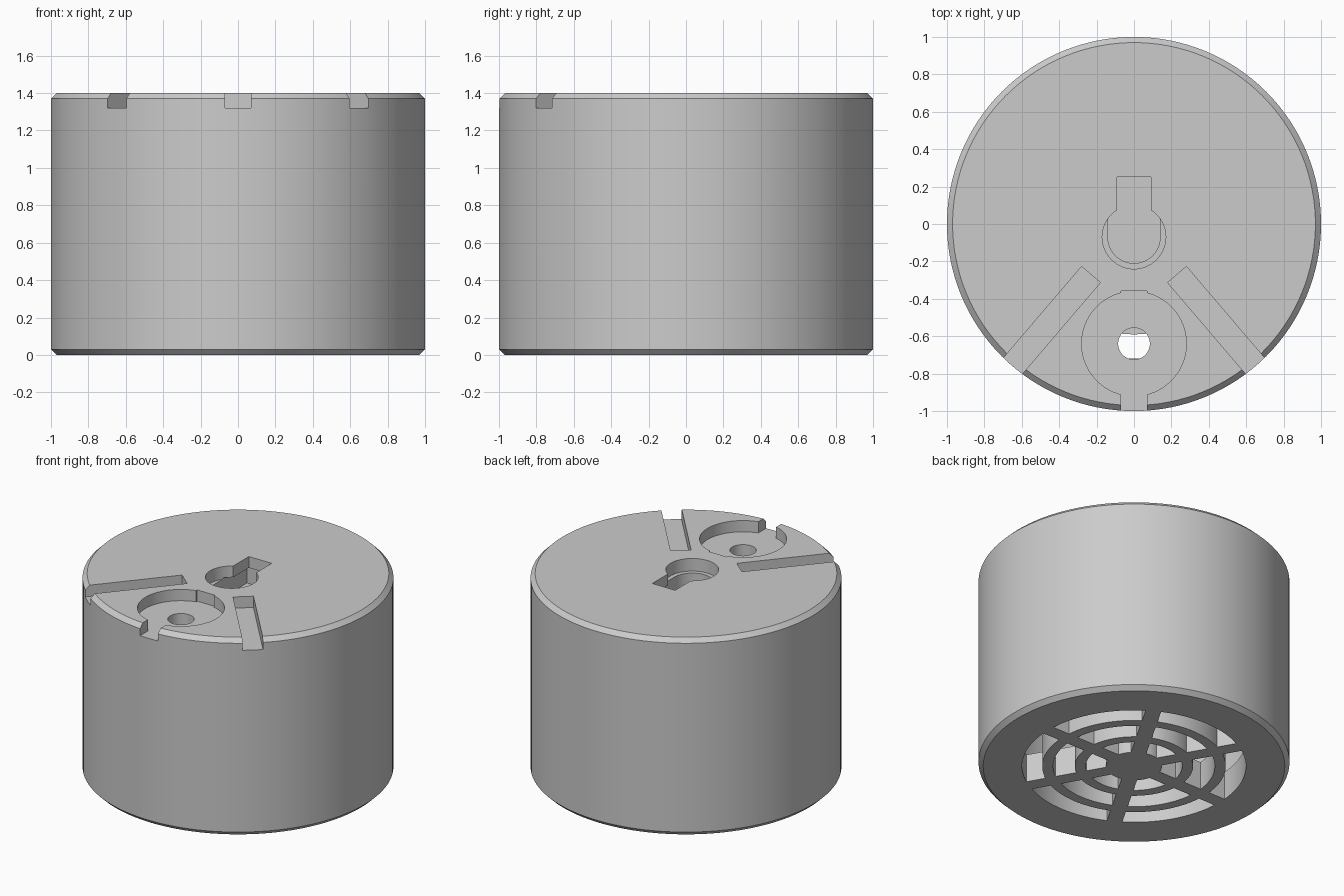
import bpy, bmesh
from math import sin, cos, asin, pi, radians
from mathutils import Vector

if "Cube" in bpy.data.objects:
    bpy.data.objects.remove(bpy.data.objects["Cube"], do_unlink=True)

TOP = 1.4          # top of the body
FLOOR = 1.32       # floor of the shallow recesses

grey = bpy.data.materials.new("plain grey")
grey.use_nodes = True
grey.diffuse_color = (0.6, 0.6, 0.6, 1)
grey.node_tree.nodes["Principled BSDF"].inputs["Base Color"].default_value = (0.6, 0.6, 0.6, 1)


def arc(radius, start, end, steps, x=0, y=0):
    return [(x + radius * cos(start + (end - start) * i / steps),
             y + radius * sin(start + (end - start) * i / steps)) for i in range(steps + 1)]


def circle(radius, x=0, y=0, sides=64):
    return arc(radius, 0, 2 * pi, sides, x, y)[:-1]


def box(x0, x1, y0, y1):
    return [(x0, y0), (x1, y0), (x1, y1), (x0, y1)]


def prisms(name, outlines, z0, z1):
    """One object made of upright prisms, one per outline."""
    bm = bmesh.new()
    for outline in outlines:
        face = bm.faces.new([bm.verts.new((x, y, z0)) for x, y in outline])
        new = bmesh.ops.extrude_face_region(bm, geom=[face])["geom"]
        verts = [v for v in new if isinstance(v, bmesh.types.BMVert)]
        bmesh.ops.translate(bm, verts=verts, vec=(0, 0, z1 - z0))
    bmesh.ops.recalc_face_normals(bm, faces=bm.faces)
    mesh = bpy.data.meshes.new(name)
    bm.to_mesh(mesh)
    bm.free()
    obj = bpy.data.objects.new(name, mesh)
    bpy.context.collection.objects.link(obj)
    return obj


# Body: a drum with both rims chamfered
body = prisms("drum_body", [circle(1, sides=128)], 0, TOP)
bm = bmesh.new()
bm.from_mesh(body.data)
rims = [e for e in bm.edges if abs(e.verts[0].co.z - e.verts[1].co.z) < 0.01]
bmesh.ops.bevel(bm, geom=rims, offset=0.03, segments=1, affect='EDGES')
bm.to_mesh(body.data)
bm.free()
body.data.materials.append(grey)
bpy.context.view_layer.objects.active = body


def cut(name, outlines, z0, z1):
    cutter = prisms(name, outlines, z0, z1)
    cutter.hide_render = True
    mod = body.modifiers.new(name, 'BOOLEAN')
    mod.operation = 'DIFFERENCE'
    mod.solver = 'EXACT'
    mod.object = cutter
    bpy.ops.object.modifier_apply(modifier=name)
    bpy.data.objects.remove(cutter, do_unlink=True)


def grille_slot(inner, outer, angle, half_bar=0.05):
    """Ring segment between two parallel-sided spokes."""
    a, b = asin(half_bar / outer), asin(half_bar / inner)
    return (arc(outer, angle + a, angle + pi / 3 - a, 16)
            + arc(inner, angle + pi / 3 - b, angle + b, 16))


# Hollow inside and the bottom grille
cut("cavity", [circle(0.85, sides=96)], 0.2, 1.1)
cut("grille_slots", [grille_slot(inner, outer, k * pi / 3)
                     for inner, outer in ((0.18, 0.31), (0.38, 0.52), (0.59, 0.72))
                     for k in range(6)], -0.1, 0.3)

# Round recess with front notch and drain hole
cut("round_recess", [circle(0.28, 0, -0.64)], FLOOR, 1.6)
cut("front_notch", [box(-0.07, 0.07, -1.1, -0.357)], FLOOR, 1.6)
cut("drain_hole", [circle(0.085, 0, -0.64, 40)], 1.0, 1.6)

# Two slanted channels, mirrored left and right
along = Vector((0.41, -0.48)).normalized()
across = Vector((-along.y, along.x)) * 0.066
start = Vector((0.23, -0.27))
end = start + along * 0.9
channel = [start - across, end - across, end + across, start + across]
cut("slanted_channels", [[(s * p.x, p.y) for p in channel] for s in (1, -1)], FLOOR, 1.6)

# Keyhole hanger: wide opening, narrow slot, undercut channel below the lip
cut("keyhole_opening", [circle(0.17, 0, -0.07)], FLOOR - 0.01, 1.6)
cut("keyhole_slot", [box(-0.09, 0.09, -0.07, 0.25)], FLOOR - 0.01, 1.6)
cut("keyhole_channel", [arc(0.14, pi, 2 * pi, 32, 0, -0.07) + [(0.14, 0.3), (-0.14, 0.3)]],
    1.18, FLOOR)

# Smooth walls, sharp edges
body.select_set(True)
bpy.ops.object.shade_smooth_by_angle(angle=radians(25))
